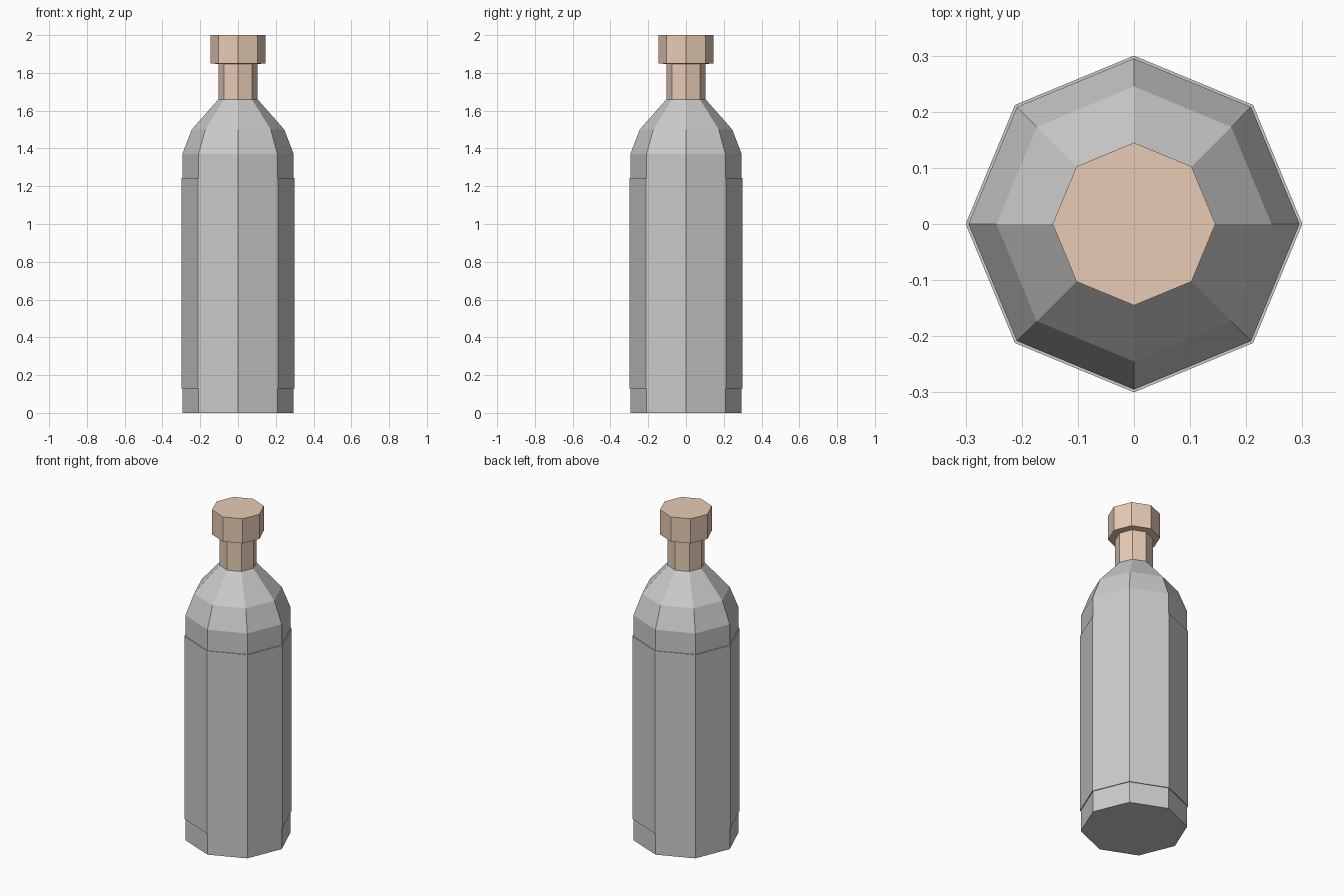
import bpy, bmesh
from math import cos, sin, pi

if "Cube" in bpy.data.objects:
    bpy.data.objects.remove(bpy.data.objects["Cube"])

SIDES = 8

def lathe(name, profile, closed=False, color=None):
    """Spin a (radius, z) profile into a flat-faced octagonal solid."""
    bm = bmesh.new()
    rings = [[bm.verts.new((r * cos(2 * pi * i / SIDES), r * sin(2 * pi * i / SIDES), z))
              for i in range(SIDES)] for r, z in profile]
    pairs = list(zip(rings, rings[1:]))
    if closed:
        pairs.append((rings[-1], rings[0]))
    else:
        bm.faces.new(rings[0][::-1])
        bm.faces.new(rings[-1])
    for a, b in pairs:
        for i in range(SIDES):
            j = (i + 1) % SIDES
            bm.faces.new((a[i], a[j], b[j], b[i]))
    bmesh.ops.recalc_face_normals(bm, faces=bm.faces)
    mesh = bpy.data.meshes.new(name)
    bm.to_mesh(mesh)
    bm.free()
    obj = bpy.data.objects.new(name, mesh)
    bpy.context.collection.objects.link(obj)
    if color:
        mat = bpy.data.materials.new(name + "_material")
        mat.diffuse_color = color
        mat.use_nodes = True
        mat.node_tree.nodes["Principled BSDF"].inputs["Base Color"].default_value = mat.diffuse_color
        mesh.materials.append(mat)
    return obj

# Bottle body with tapered shoulders
lathe("bottle_body", [(0.295, 0), (0.295, 1.37), (0.245, 1.5), (0.104, 1.66)])

# Thin label sleeve wrapped around the body
lathe("label_sleeve", [(0.293, 0.13), (0.30, 0.13), (0.30, 1.243), (0.293, 1.243)], closed=True)

# Cork stopper: narrow stem and wider head
lathe("cork_stopper", [(0.104, 1.66), (0.104, 1.847), (0.145, 1.85), (0.145, 2.0)],
      color=(0.8, 0.6, 0.46, 1))
